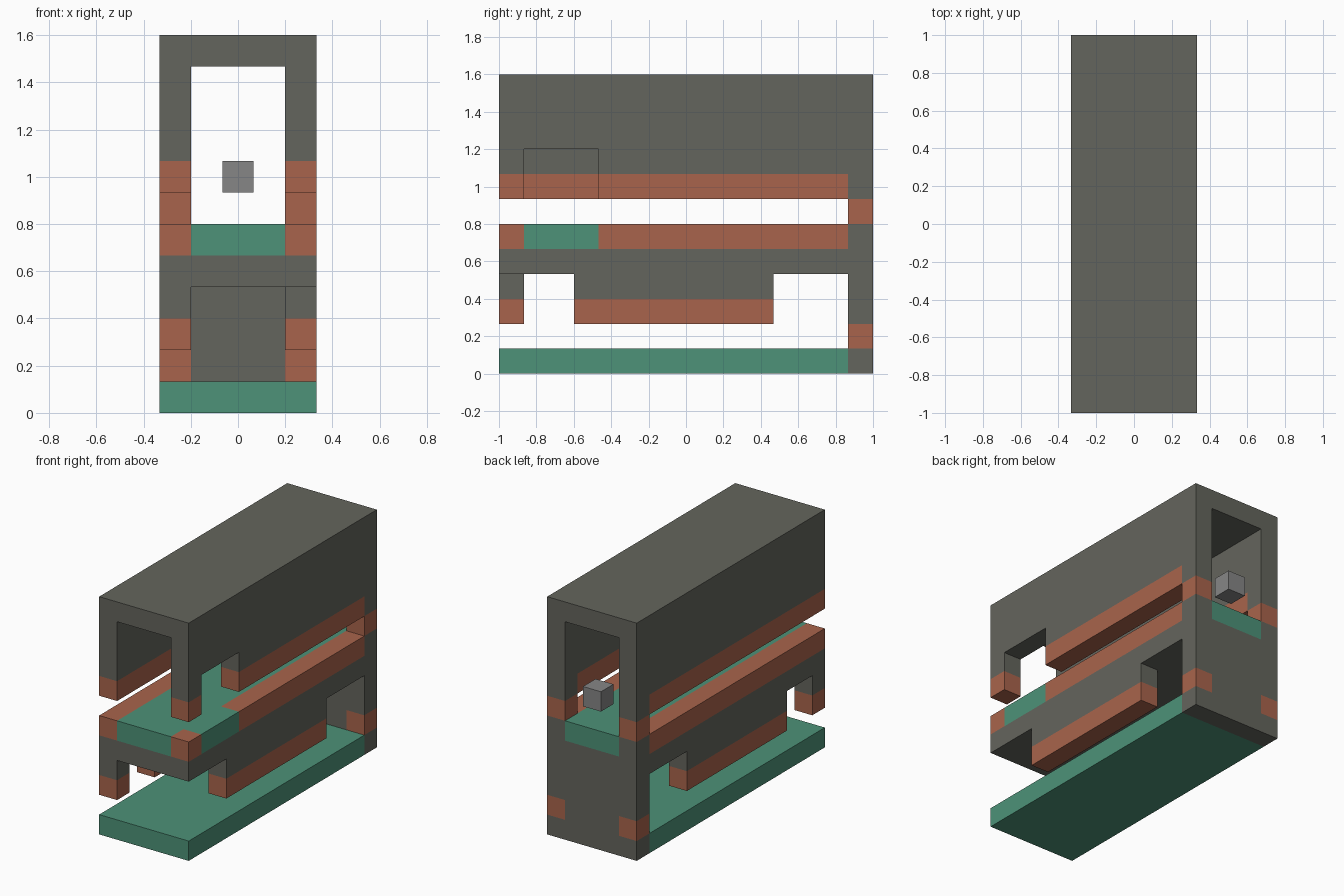
import bpy, bmesh
from mathutils import Vector

default = bpy.data.objects.get("Cube")
if default:
    bpy.data.objects.remove(default, do_unlink=True)

UNIT = 2 / 15      # grid module: 5 wide, 15 deep, 12 high
HALF = 2.5         # half width
INNER = 1.5        # half width between the walls
BACK = 14          # front plane of the back wall
DEPTH = 15


def material(name, rgb):
    lin = [((c / 255 + 0.055) / 1.055) ** 2.4 for c in rgb]
    mat = bpy.data.materials.new(name)
    mat.use_nodes = True
    mat.diffuse_color = (*lin, 1)
    mat.node_tree.nodes["Principled BSDF"].inputs["Base Color"].default_value = (*lin, 1)
    return mat


grey = material("stone grey", (100, 101, 93))
red = material("brick red", (169, 100, 76))
teal = material("floor green", (77, 146, 120))
pale = material("pale grey", (134, 134, 134))


def prism(name, outline, axis, lo, hi, mat):
    """Extrude a flat outline along x (outline is y, z) or along y (outline is x, z)."""
    bm = bmesh.new()

    def place(a, b):
        x, y = (lo, a) if axis == "x" else (a, lo)
        return Vector((x, y - DEPTH / 2, b)) * UNIT

    face = bm.faces.new([bm.verts.new(place(a, b)) for a, b in outline])
    out = bmesh.ops.extrude_face_region(bm, geom=[face])
    shift = Vector((1, 0, 0) if axis == "x" else (0, 1, 0)) * (hi - lo) * UNIT
    moved = [v for v in out["geom"] if isinstance(v, bmesh.types.BMVert)]
    bmesh.ops.translate(bm, verts=moved, vec=shift)
    bmesh.ops.recalc_face_normals(bm, faces=bm.faces)
    mesh = bpy.data.meshes.new(name)
    bm.to_mesh(mesh)
    bm.free()
    mesh.materials.append(mat)
    obj = bpy.data.objects.new(name, mesh)
    bpy.context.collection.objects.link(obj)
    return obj


def box(name, xs, ys, zs, mat):
    (a, b), (c, d) = xs, zs
    return prism(name, [(a, c), (b, c), (b, d), (a, d)], "y", *ys, mat)


FULL, MID = (-HALF, HALF), (-INNER, INNER)
SIDES = {"left": (INNER, HALF), "right": (-HALF, -INNER)}

# Floors, ceiling slab and roof
box("ground_floor", FULL, (0, BACK), (0, 1), teal)
box("middle_slab", FULL, (0, DEPTH), (4, 5), grey)
box("upper_floor", MID, (0, DEPTH), (5, 6), teal)
box("doorstep", SIDES["left"], (1, 4), (5, 6), teal)
box("roof", FULL, (0, DEPTH), (11, 12), grey)

# Lower back wall, recessed at the corners for red blocks
half = [(HALF, 0), (HALF, 1), (INNER, 1), (INNER, 2), (HALF, 2), (HALF, 4)]
prism("lower_back_wall", half + [(-x, z) for x, z in reversed(half)], "y", BACK, DEPTH, grey)

# Openings differ per side: the left has a doorway above and no front post below
lower_spans = {"left": [(3, 11)], "right": [(0, 1), (3, 11)]}
upper_spans = {"left": [(0, 1), (4, BACK)], "right": [(0, BACK)]}
doorway = {"left": [(1, 8), (1, 9), (4, 9), (4, 8)], "right": []}

for side, xs in SIDES.items():
    # Back corner blocks
    box(f"{side}_lower_corner_block", xs, (BACK, DEPTH), (1, 2), red)
    box(f"{side}_back_post", xs, (BACK, DEPTH), (5, 6), grey)
    box(f"{side}_upper_corner_block", xs, (BACK, DEPTH), (6, 7), red)
    # Lower wall pieces with red bottom trim
    for i, span in enumerate(lower_spans[side], 1):
        box(f"{side}_lower_wall_{i}", xs, span, (3, 4), grey)
        box(f"{side}_lower_trim_{i}", xs, span, (2, 3), red)
    # Red floor edging and upper wall trim
    for i, span in enumerate(upper_spans[side], 1):
        box(f"{side}_floor_edge_{i}", xs, span, (5, 6), red)
        box(f"{side}_upper_trim_{i}", xs, span, (7, 8), red)
    # Upper wall with its back leg
    outline = [(0, 8)] + doorway[side] + [(BACK, 8), (BACK, 7), (DEPTH, 7), (DEPTH, 11), (0, 11)]
    prism(f"{side}_upper_wall", outline, "x", *xs, grey)

# Small floating block in the back opening
box("floating_block", (-0.5, 0.5), (BACK, DEPTH), (7, 8), pale)
